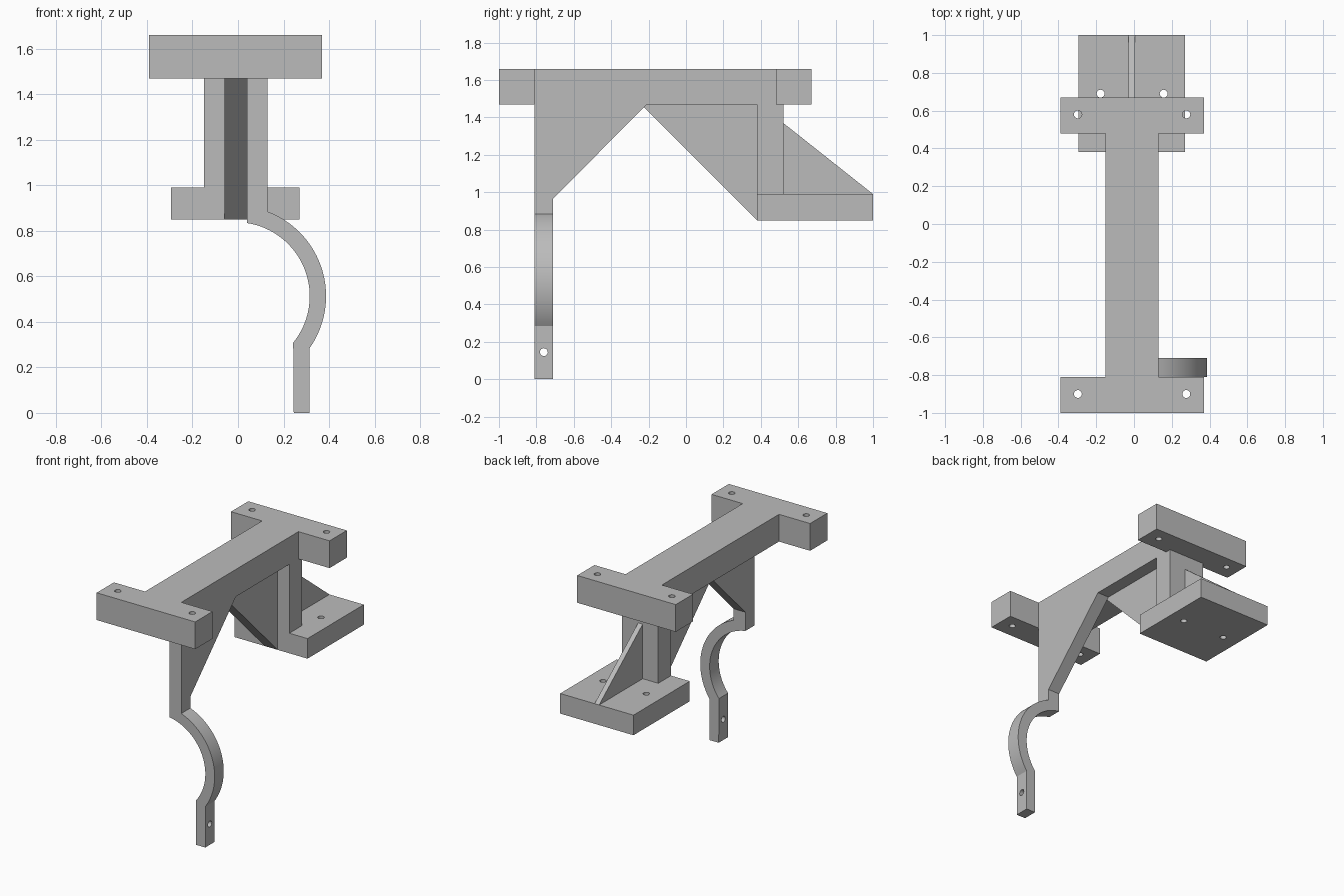
import bpy, bmesh, math
from mathutils import Vector

cube = bpy.data.objects.get("Cube")
if cube:
    bpy.data.objects.remove(cube, do_unlink=True)

grey = bpy.data.materials.new("plain grey")
grey.use_nodes = True
colour = (0.5, 0.5, 0.5, 1)
grey.diffuse_color = colour
grey.node_tree.nodes["Principled BSDF"].inputs["Base Color"].default_value = colour


def extrude(name, profile, axis, lo, hi):
    """Extrude a 2D profile along x (y,z), y (x,z) or z (x,y)."""
    def place(a, b, d):
        return {"x": (d, a, b), "y": (a, d, b), "z": (a, b, d)}[axis]
    bm = bmesh.new()
    face = bm.faces.new([bm.verts.new(place(a, b, lo)) for a, b in profile])
    ext = bmesh.ops.extrude_face_region(bm, geom=[face])
    verts = [v for v in ext["geom"] if isinstance(v, bmesh.types.BMVert)]
    bmesh.ops.translate(bm, verts=verts, vec=Vector(place(0, 0, hi - lo)))
    bmesh.ops.recalc_face_normals(bm, faces=bm.faces)
    mesh = bpy.data.meshes.new(name)
    bm.to_mesh(mesh)
    bm.free()
    mesh.materials.append(grey)
    obj = bpy.data.objects.new(name, mesh)
    bpy.context.collection.objects.link(obj)
    return obj


def rect(a0, a1, b0, b1):
    return [(a0, b0), (a1, b0), (a1, b1), (a0, b1)]


def arc(cx, cy, r, start, end, n=24):
    angles = [math.radians(start + (end - start) * i / n) for i in range(n + 1)]
    return [(cx + r * math.cos(t), cy + r * math.sin(t)) for t in angles]


def combine(obj, other, operation):
    mod = obj.modifiers.new("combine", "BOOLEAN")
    mod.operation, mod.solver, mod.object = operation, "EXACT", other
    bpy.ops.object.select_all(action="DESELECT")
    bpy.context.view_layer.objects.active = obj
    obj.select_set(True)
    bpy.ops.object.modifier_apply(modifier=mod.name)
    bpy.data.objects.remove(other, do_unlink=True)


def drill(obj, a, b, axis, lo, hi):
    circle = arc(a, b, 0.021, 0, 360, 16)[:-1]
    combine(obj, extrude("drill", circle, axis, lo, hi), "DIFFERENCE")


MID = -0.01          # centre line of the frame
TOP, UNDER = 1.66, 1.47

# Top frame: a beam with a crossbar at each end
bar, beam = 0.38, 0.14
half = [(bar, -1), (bar, -0.81), (beam, -0.81), (beam, 0.48), (bar, 0.48), (bar, 0.67)]
outline = [(MID + x, y) for x, y in half] + [(MID - x, y) for x, y in reversed(half)]
frame = extrude("top_frame", outline, "z", UNDER, TOP)
for side in (-1, 1):
    for y in (-0.9, 0.58):
        drill(frame, MID + side * 0.287, y, "z", 1.4, 1.7)

# Rear support: foot pad, post, front web and thin rear gusset
rear = extrude("rear_support", rect(-0.295, 0.27, 0.38, 1), "z", 0.85, 0.99)
post = extrude("post", rect(MID - beam, MID + beam, 0.38, 0.52), "z", 0.99, UNDER)
web = extrude("web", [(-0.24, UNDER), (0.38, 0.85), (0.38, UNDER)], "x", -0.06, 0.04)
gusset = extrude("gusset", [(0.52, 0.99), (1, 0.99), (0.52, 1.37)], "x", -0.03, 0.005)
for part in (post, web, gusset):
    combine(rear, part, "UNION")
for side in (-1, 1):
    drill(rear, MID + side * 0.167, 0.69, "z", 0.8, 1.05)

# Front leg: curved hook with a straight tip, braced to the beam
cz, inner, outer = 0.513, 0.325, 0.397
hook = arc(MID, cz, outer, 69.4, -35, 32)
hook += [(0.315, 0), (0.245, 0)]
hook += arc(MID, cz, inner, -39, 81.2, 32)
hook += [(0.04, 0.93), (0.13, 0.93)]
leg = extrude("front_hook_leg", hook, "y", -0.81, -0.71)
brace = [(-0.81, 0.93), (-0.71, 0.93), (-0.71, 0.965), (-0.21, UNDER), (-0.81, UNDER)]
combine(leg, extrude("brace", brace, "x", 0.04, 0.13), "UNION")
drill(leg, -0.76, 0.145, "x", 0.2, 0.36)

# Smooth the curves and keep the corners sharp
bpy.ops.object.select_all(action="DESELECT")
for obj in (frame, rear, leg):
    obj.select_set(True)
bpy.context.view_layer.objects.active = leg
bpy.ops.object.shade_smooth_by_angle(angle=math.radians(30))
